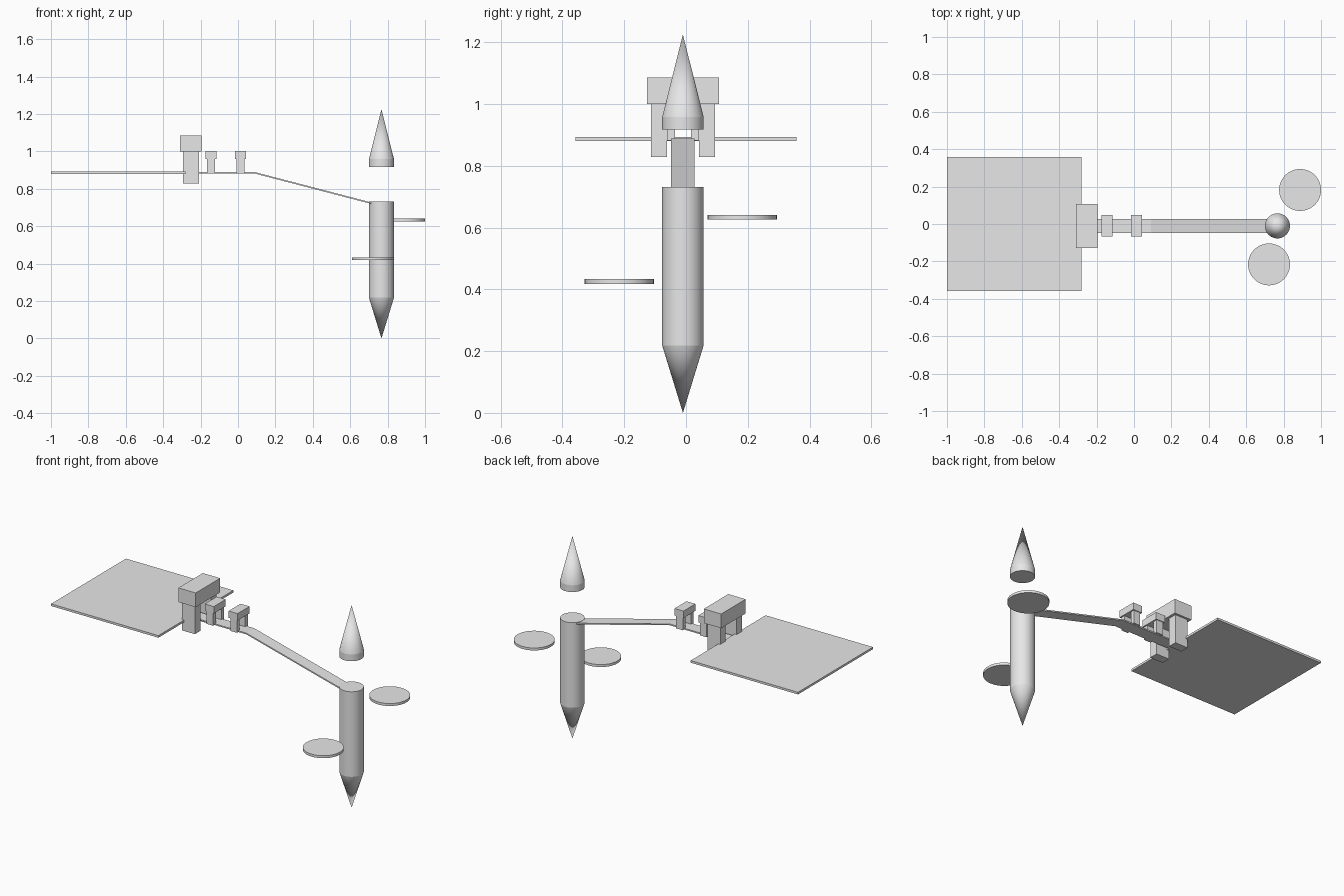
import bpy, bmesh, math

if "Cube" in bpy.data.objects:
    bpy.data.objects.remove(bpy.data.objects["Cube"])

grey = bpy.data.materials.new("plain_grey")
grey.diffuse_color = (0.8, 0.8, 0.8, 1)
grey.use_nodes = True
grey.node_tree.nodes["Principled BSDF"].inputs["Base Color"].default_value = grey.diffuse_color
CY = -0.01           # centre line of tower, walkway and gates
TX, TR = 0.767, 0.067  # tower position and radius


def finish(name, bm, smooth=False):
    bmesh.ops.recalc_face_normals(bm, faces=bm.faces[:])
    me = bpy.data.meshes.new(name)
    bm.to_mesh(me)
    bm.free()
    if smooth:
        me.shade_smooth()
        me.set_sharp_from_angle(angle=math.radians(10))
    me.materials.append(grey)
    ob = bpy.data.objects.new(name, me)
    bpy.context.scene.collection.objects.link(ob)
    return ob


def box(name, x, y, z):
    """Box from (min, max) pairs."""
    bm = bmesh.new()
    bmesh.ops.create_cube(bm, size=1)
    for v in bm.verts:
        v.co = [(a + b) / 2 + c * (b - a) for (a, b), c in zip((x, y, z), v.co)]
    return finish(name, bm)


def lathe(name, cx, cy, profile, n=48):
    """Closed round part from (radius, z) points; radius 0 makes a tip."""
    bm = bmesh.new()
    rings = []
    for r, z in profile:
        count = n if r else 1
        rings.append([bm.verts.new((cx + r * math.cos(math.tau * i / n),
                                    cy + r * math.sin(math.tau * i / n), z))
                      for i in range(count)])
    for a, b in zip(rings, rings[1:]):
        for i in range(n):
            quad = [a[i % len(a)], a[(i + 1) % len(a)],
                    b[(i + 1) % len(b)], b[i % len(b)]]
            bm.faces.new(list(dict.fromkeys(quad)))
    for ring in (rings[0], rings[-1]):
        if len(ring) > 1:
            bm.faces.new(ring)
    return finish(name, bm, True)


def gate(name, cx, lintel, pillar, inner, z):
    """Two pillars and a lintel. lintel/pillar = (half x, outer half y)."""
    box(name + "_lintel", (cx - lintel[0], cx + lintel[0]),
        (CY - lintel[1], CY + lintel[1]), (z[1], z[2]))
    for side, s in (("front", -1), ("back", 1)):
        y = sorted((CY + s * inner, CY + s * pillar[1]))
        box(f"{name}_{side}_pillar", (cx - pillar[0], cx + pillar[0]), y, (z[0], z[1]))


# landing platform
box("platform", (-1, -0.282), (-0.358, 0.358), (0.88, 0.893))

# walkway: flat stretch then ramp down to the tower
bm = bmesh.new()
path = [(-0.30, 0.889), (0.09, 0.889), (0.72, 0.725)]
outline = path + [(x, z - 0.008) for x, z in reversed(path)]
face = bm.faces.new([bm.verts.new((x, CY - 0.038, z)) for x, z in outline])
ext = bmesh.ops.extrude_face_region(bm, geom=[face])
moved = [g for g in ext["geom"] if isinstance(g, bmesh.types.BMVert)]
bmesh.ops.translate(bm, verts=moved, vec=(0, 0.076, 0))
finish("walkway", bm)

# gates
gate("large_gate", -0.252, (0.058, 0.117), (0.043, 0.104), 0.052, (0.828, 1.0, 1.086))
for label, x in (("outer", -0.145), ("inner", 0.014)):
    gate(label + "_small_gate", x, (0.03, 0.057), (0.022, 0.052), 0.026,
         (0.882, 0.96, 1.002))

# tower with pointed base, and floating spire
lathe("tower", TX, CY, [(0, 0), (TR, 0.218), (TR, 0.732)])
lathe("floating_spire", TX, CY, [(TR, 0.917), (TR, 0.958), (0, 1.225)])

# floating discs
for name, x, y, z in (("upper_disc", 0.888, 0.182, 0.626), ("lower_disc", 0.722, -0.216, 0.418)):
    lathe(name, x, y, [(0.112, z), (0.112, z + 0.015)])
